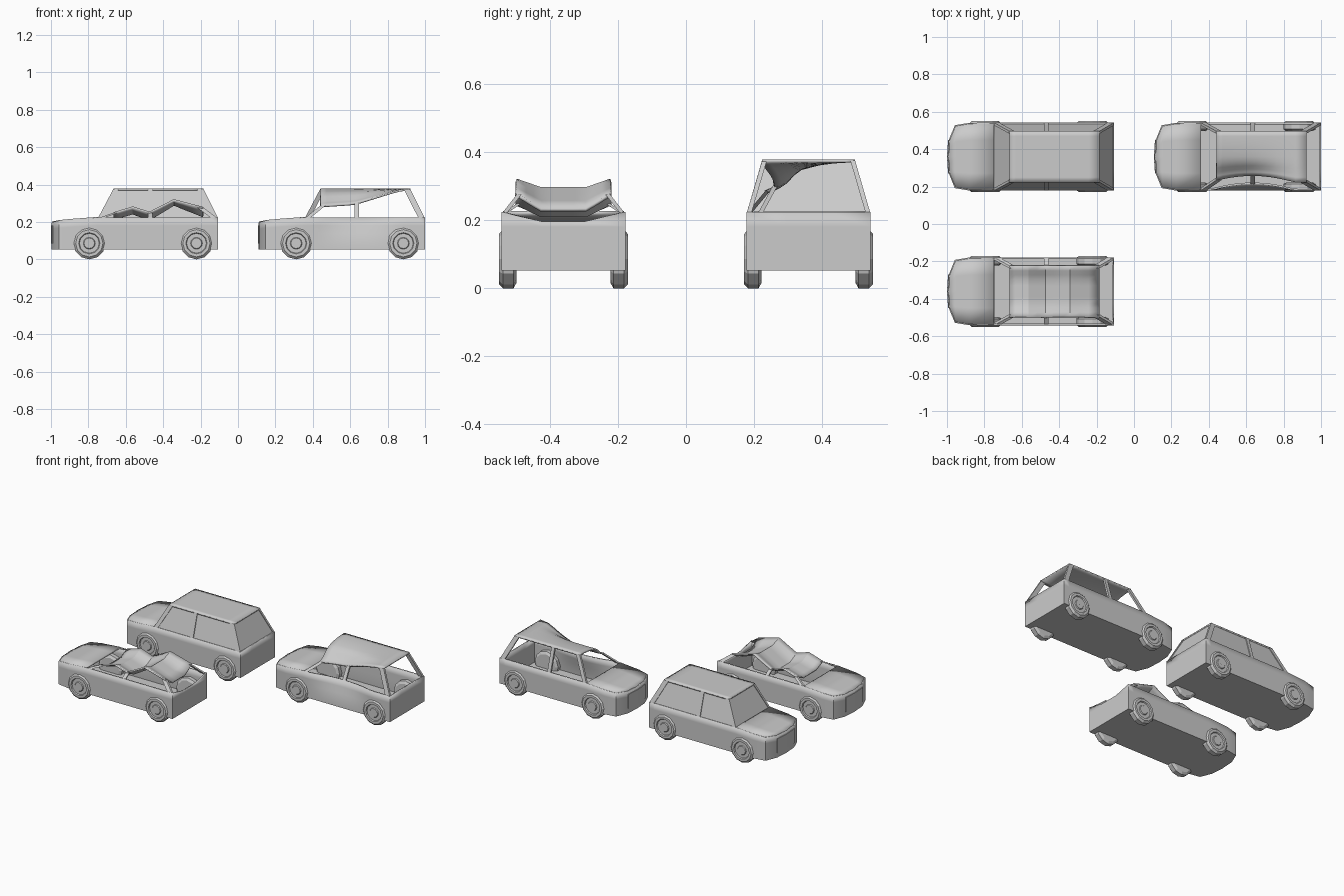
import bpy, bmesh, math
from mathutils import Vector

if "Cube" in bpy.data.objects:
    bpy.data.objects.remove(bpy.data.objects["Cube"])

BELT, TOP, FLOOR = 0.224, 0.379, 0.053
HALF, ROOF_HALF = 0.182, 0.137
CX, CY = 0.553, 0.36


def lerp_table(x, table):
    if x <= table[0][0]:
        return table[0][1]
    for (x0, a), (x1, b) in zip(table, table[1:]):
        if x <= x1:
            return a + (b - a) * (x - x0) / (x1 - x0)
    return table[-1][1]


def height(z):
    return max(0.0, min(1.0, (z - BELT) / (TOP - BELT)))


# Damage: each takes a point in car space and moves it
def intact(p):
    return p


def side_hit(p):
    x, y, z = p
    drop = lerp_table(x, [(-.113, .092), (.07, .08), (.30, .008), (.368, 0)])
    side = lerp_table(y, [(-.137, 1), (-.094, .8), (-.047, .3), (.04, .06), (.1, 0)])
    bump = max(0, 1 - ((x - .08) / .22) ** 2)
    low = max(0, min(1, (z - .09) / (BELT - .09)))
    push = .034 * bump * low * lerp_table(y, [(-.137, 1), (0, 0)])
    return (x, y + push, z - drop * side * height(z))


def crushed(p):
    x, y, z = p
    edge = lerp_table(x, [(-.113, .252), (-.01, .283), (.08, .255), (.21, .322), (.368, .28)])
    sag = lerp_table(x, [(-.113, .03), (.08, .036), (.21, .025), (.368, .045)])
    roof = edge - sag * lerp_table(abs(y), [(.065, 1), (.137, 0)])
    t = height(z)
    if t > 0:
        return (x, y, BELT + t * (roof - BELT))
    if x > .42 and z > .2:
        z -= .027 * lerp_table(abs(y), [(.065, 1), (HALF, 0)])
    return (x, y, z)


def make(name, verts, faces, origin, thick=0, smooth=True):
    me = bpy.data.meshes.new(name)
    me.from_pydata([Vector(v) + origin for v in verts], [], faces)
    bm = bmesh.new()
    bm.from_mesh(me)
    bmesh.ops.recalc_face_normals(bm, faces=bm.faces)
    bm.to_mesh(me)
    bm.free()
    ob = bpy.data.objects.new(name, me)
    bpy.context.collection.objects.link(ob)
    if thick:
        m = ob.modifiers.new("thickness", 'SOLIDIFY')
        m.thickness, m.offset = thick, -1
    if smooth:
        bpy.ops.object.select_all(action='DESELECT')
        ob.select_set(True)
        bpy.context.view_layer.objects.active = ob
        bpy.ops.object.shade_smooth_by_angle(angle=math.radians(25))
    return ob


def grid_faces(rows, cols, wrap=False):
    return [(i * cols + j, i * cols + (j + 1) % cols,
             (i + 1) * cols + (j + 1) % cols, (i + 1) * cols + j)
            for i in range(rows - 1) for j in range(cols if wrap else cols - 1)]


NOSE = [(-.443, 0), (-.437, .09), (-.405, .168), (-.33, .181), (-.197, HALF)]


def hood_z(x):
    return lerp_table(x, [(-.443, .198), (-.405, .207), (-.33, .214), (-.197, BELT)])


def body(tag, origin, bend):
    # open tub with a flat floor
    half = NOSE + [(-.197 + .644 * i / 16, HALF) for i in range(1, 17)] + [(.447, .065)]
    loop = half + [(x, -y) for x, y in reversed(half[1:])]
    verts = []
    for k in range(5):
        for x, y in loop:
            verts.append(bend((x, y, FLOOR + (hood_z(x) - FLOOR) * k / 4)))
    n = len(loop)
    make(tag + "_body", verts, grid_faces(5, n, True) + [tuple(range(n))], origin, .01)
    # hood lid
    st = [(x * .99, y * .97) for x, y in NOSE[1:]]
    st[-1] = (-.195, HALF * .98)
    verts = [(x, y * s, hood_z(x) + .003) for x, y in st for s in (-1, -.5, 0, .5, 1)]
    verts[2] = (-.441, 0, .202)
    lid = make(tag + "_hood", verts, grid_faces(4, 5), origin)
    if lid.data.polygons[0].normal.z < 0:
        lid.data.flip_normals()
    m = lid.modifiers.new("thickness", 'SOLIDIFY')
    m.thickness, m.offset = .012, -1
    # grille
    verts = [(x - d, y, z) for d in (.004, -.006) for z in (.085, .18)
             for x, y in ((-.437, -.09), (-.443, 0), (-.437, .09))]
    f = [(0, 1, 4, 3), (1, 2, 5, 4), (0, 1, 7, 6), (1, 2, 8, 7), (3, 4, 10, 9),
         (4, 5, 11, 10), (0, 3, 9, 6), (2, 5, 11, 8), (6, 7, 10, 9), (7, 8, 11, 10)]
    make(tag + "_grille", verts, f, origin, smooth=False)


def roof(tag, origin, bend):
    xs = [-.113, -.08, -.045, -.01, .035, .08, .125, .17, .21, .26, .31, .368]
    ys = [-.137, -.11, -.088, -.065, -.03, 0, .03, .065, .088, .11, .137]
    verts = [bend((x, y, TOP)) for x in xs for y in ys]
    ob = make(tag + "_roof", verts, grid_faces(len(xs), len(ys)), origin)
    if sum(p.normal.z for p in ob.data.polygons) < 0:
        ob.data.flip_normals()
    m = ob.modifiers.new("thickness", 'SOLIDIFY')
    m.thickness, m.offset = .01, -1


def pillars(tag, origin, bend):
    # base x, top x, half width along the car
    wy = .007
    for label, xb, xt, wx in (("front", -.182, -.1, .014), ("middle", .083, .083, .012),
                              ("rear", .429, .352, .017)):
        for side, s in (("left", 1), ("right", -1)):
            verts = []
            for x, y, z in ((xb, HALF - wy, BELT - .004), (xt, ROOF_HALF - wy, TOP)):
                px, py, pz = bend((x, s * y, z))
                pz -= .004 if z == TOP else 0
                verts += [(px + a * wx, py + b * wy, pz)
                          for a, b in ((-1, -1), (1, -1), (1, 1), (-1, 1))]
            make(f"{tag}_{label}_pillar_{side}", verts,
                 grid_faces(2, 4, True) + [(0, 1, 2, 3), (4, 5, 6, 7)], origin, smooth=False)


def glass(tag, origin):
    d = .005
    b = [(x, y, BELT - .005) for x, y in ((-.197 + d, -HALF + d), (.447 - d, -HALF + d),
                                          (.447 - d, HALF - d), (-.197 + d, HALF - d))]
    t = [(x, y, TOP - .004) for x, y in ((-.113 + d, -ROOF_HALF + d), (.368 - d, -ROOF_HALF + d),
                                         (.368 - d, ROOF_HALF - d), (-.113 + d, ROOF_HALF - d))]
    make(tag + "_windows", b + t, grid_faces(2, 4, True), origin, smooth=False)


def wheels(tag, origin):
    prof = [(.001, .138), (.07, .138), (.086, .147), (.086, .178), (.073, .19), (.057, .19),
            (.053, .183), (.032, .183), (.028, .188), (.001, .188)]
    n = 12
    for label, x in (("front", -.242), ("rear", .331)):
        for side, s in (("left", 1), ("right", -1)):
            verts = [(x + r * math.sin(2 * math.pi * k / n), s * y,
                      .086 - r * math.cos(2 * math.pi * k / n))
                     for r, y in prof for k in range(n)]
            make(f"{tag}_{label}_wheel_{side}", verts, grid_faces(len(prof), n, True),
                 origin, smooth=False)


# Three cars: whole, hit on the side, and flattened
for tag, x, y, bend in (("whole_car", -CX, CY, intact), ("dented_car", CX, CY, side_hit),
                        ("crushed_car", -CX, -CY, crushed)):
    o = Vector((x, y, 0))
    body(tag, o, bend)
    roof(tag, o, bend)
    pillars(tag, o, bend)
    wheels(tag, o)
    if bend is intact:
        glass(tag, o)
